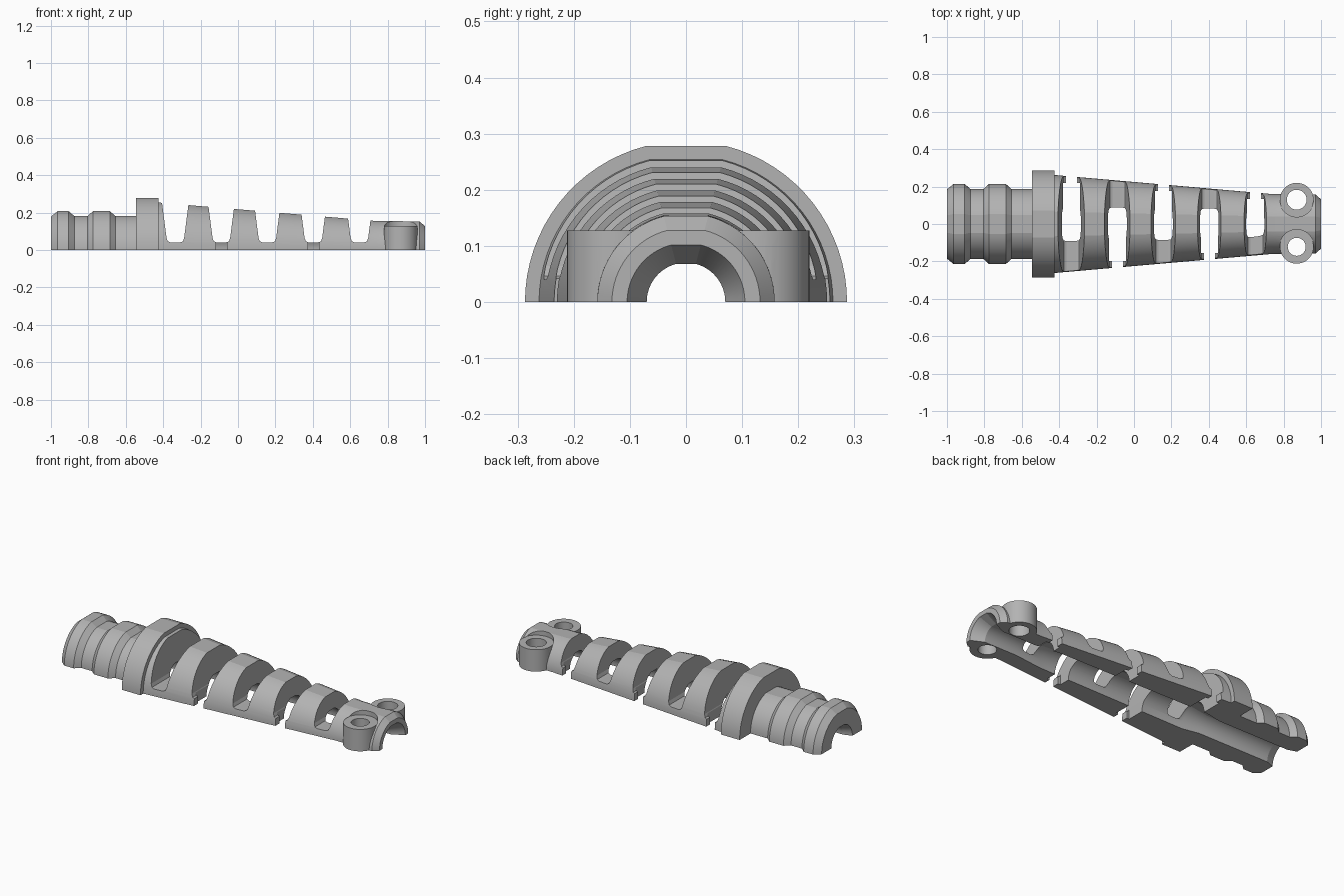
import bpy, bmesh, math

cube = bpy.data.objects.get("Cube")
if cube:
    bpy.data.objects.remove(cube, do_unlink=True)

grey = bpy.data.materials.new("plain grey")
grey.use_nodes = True
grey.diffuse_color = (0.45, 0.45, 0.45, 1)
grey.node_tree.nodes["Principled BSDF"].inputs["Base Color"].default_value = (0.45, 0.45, 0.45, 1)


def finish(name, bm):
    bmesh.ops.recalc_face_normals(bm, faces=bm.faces)
    mesh = bpy.data.meshes.new(name)
    bm.to_mesh(mesh)
    bm.free()
    mesh.materials.append(grey)
    obj = bpy.data.objects.new(name, mesh)
    bpy.context.collection.objects.link(obj)
    return obj


def loft(name, sections):
    """Skin a row of matching closed outlines and cap both ends."""
    bm = bmesh.new()
    rings = [[bm.verts.new(p) for p in s] for s in sections]
    for a, b in zip(rings, rings[1:]):
        for i in range(len(a)):
            j = (i + 1) % len(a)
            bm.faces.new((a[i], a[j], b[j], b[i]))
    bm.faces.new(rings[0])
    bm.faces.new(rings[-1])
    return finish(name, bm)


def arch(x, r, drop):
    """Half-round outline with a small flat on the crown, carried below the floor."""
    flat = math.radians(14.5)
    steps = 16
    half = [i / steps * (math.pi / 2 - flat) for i in range(steps + 1)]
    angles = half + [math.pi - a for a in reversed(half)]
    arc = [(x, r * math.cos(a), r * math.sin(a)) for a in angles]
    return arc + [(x, -r, -drop), (x, r, -drop)]


def box(name, x0, x1, y0, y1, z0, z1):
    return loft(name, [[(x, y0, z0), (x, y1, z0), (x, y1, z1), (x, y0, z1)] for x in (x0, x1)])


def disc(name, x, y, r, z0, z1, n=48):
    turn = [i * math.tau / n for i in range(n)]
    return loft(name, [[(x + r * math.cos(a), y + r * math.sin(a), z) for a in turn] for z in (z0, z1)])


def combine(target, tool, operation="DIFFERENCE"):
    mod = target.modifiers.new("combine", "BOOLEAN")
    mod.operation = operation
    mod.solver = "EXACT"
    mod.object = tool
    bpy.context.view_layer.objects.active = target
    bpy.ops.object.modifier_apply(modifier=mod.name)
    bpy.data.objects.remove(tool, do_unlink=True)


# Ribbed collar, flange and tapered sleeve
outer = [(-1, 0.185), (-0.965, 0.214), (-0.905, 0.214), (-0.875, 0.187), (-0.805, 0.187),
         (-0.775, 0.214), (-0.685, 0.214), (-0.655, 0.187), (-0.545, 0.187), (-0.545, 0.287),
         (-0.425, 0.287), (-0.425, 0.262), (0.74, 0.16), (0.97, 0.158), (1, 0.132)]
body = loft("strain_relief_half", [arch(x, r, 0.05) for x, r in outer])

# Screw ears beside the narrow end
ears = [(0.13, 0.053), (-0.122, 0.048)]
for y, hole in ears:
    combine(body, disc("ear", 0.87, y, 0.09, -0.05, 0.2), "UNION")
for y, hole in ears:
    combine(body, disc("ear_seat", 0.87, y, 0.092, 0.127, 0.3))
    combine(body, disc("ear_hole", 0.87, y, hole, -0.1, 0.25))

# Cable channel
inner = [(-1.01, 0.1), (-0.95, 0.08), (-0.5, 0.08), (-0.4, 0.1), (0.55, 0.09),
         (0.72, 0.07), (0.93, 0.07), (1.01, 0.11)]
combine(body, loft("channel", [arch(x, r, 0.1) for x, r in inner]))

# Flex slots, opening on alternate sides
half_slot = [(0.025, 0.04), (0.04, 0.046), (0.047, 0.064), (0.08, 0.32)]
for i in range(5):
    x = -0.335 + 0.246 * i
    side = 1 if i % 2 == 0 else -1
    radius = 0.225 - 0.0876 * x
    outline = half_slot + [(-w, z) for w, z in reversed(half_slot)]
    combine(body, loft("slot", [[(x + w, y, z) for w, z in outline] for y in (-0.35, 0.35)]))
    for w, reach in ((0.045, radius - 0.035), (0.029, 0.35)):
        y0, y1 = sorted((0, side * reach))
        combine(body, box("slot_opening", x - w, x + w, y0, y1, -0.1, 0.08))

# Flat parting face
combine(body, box("floor_trim", -1.2, 1.2, -0.5, 0.5, -0.3, 0))

bpy.ops.object.select_all(action="DESELECT")
body.select_set(True)
bpy.context.view_layer.objects.active = body
bpy.ops.object.shade_smooth_by_angle(angle=math.radians(12))
